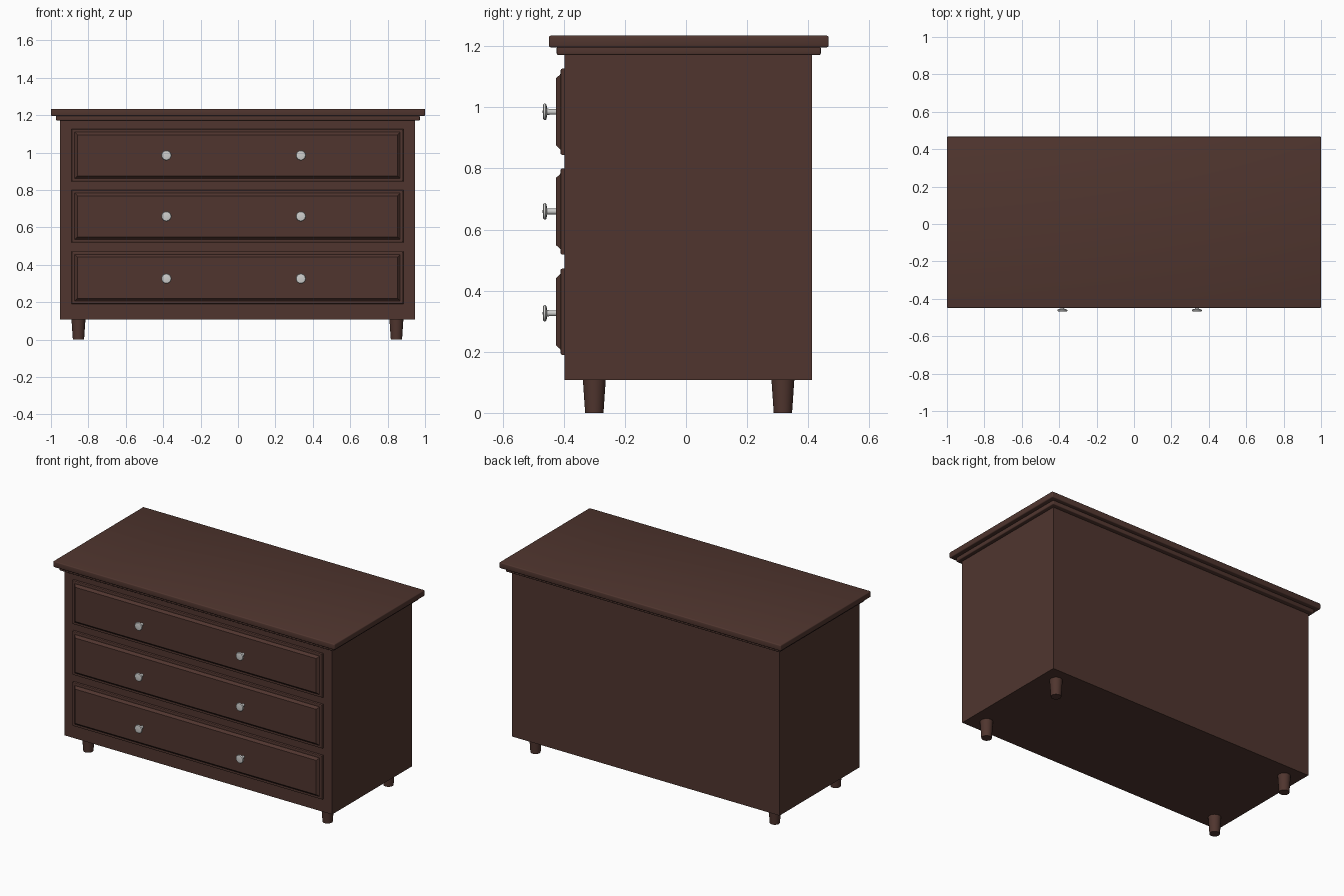
import bpy, bmesh, math
from mathutils import Matrix

if "Cube" in bpy.data.objects:
    bpy.data.objects.remove(bpy.data.objects["Cube"])


def material(name, rgb):
    m = bpy.data.materials.new(name)
    m.diffuse_color = (*rgb, 1)
    m.use_nodes = True
    m.node_tree.nodes["Principled BSDF"].inputs["Base Color"].default_value = m.diffuse_color
    return m


WOOD = material("dark_wood", (0.080, 0.036, 0.028))
METAL = material("brushed_metal", (0.62, 0.62, 0.61))


def finish(name, bm, mat, smooth=False):
    bmesh.ops.recalc_face_normals(bm, faces=bm.faces)
    mesh = bpy.data.meshes.new(name)
    bm.to_mesh(mesh)
    bm.free()
    ob = bpy.data.objects.new(name, mesh)
    bpy.context.collection.objects.link(ob)
    mesh.materials.append(mat)
    if smooth:
        bpy.ops.object.select_all(action='DESELECT')
        ob.select_set(True)
        bpy.context.view_layer.objects.active = ob
        bpy.ops.object.shade_smooth_by_angle(angle=math.radians(40))
    return ob


def box(name, x0, x1, y0, y1, z0, z1, bevel=0):
    bm = bmesh.new()
    bmesh.ops.create_cube(bm, size=1)
    for v in bm.verts:
        v.co = ((x0 + x1) / 2 + v.co.x * (x1 - x0),
                (y0 + y1) / 2 + v.co.y * (y1 - y0),
                (z0 + z1) / 2 + v.co.z * (z1 - z0))
    if bevel:
        bmesh.ops.bevel(bm, geom=bm.edges[:], offset=bevel, segments=3,
                        profile=0.5, affect='EDGES')
    return finish(name, bm, WOOD, bool(bevel))


def lathe(name, profile, matrix, mat, steps=32):
    """Revolve (radius, height) points around z, then place with matrix."""
    bm = bmesh.new()
    vs = [bm.verts.new((r, 0, h)) for r, h in profile]
    es = [bm.edges.new(p) for p in zip(vs, vs[1:])]
    bmesh.ops.spin(bm, geom=vs + es, cent=(0, 0, 0), axis=(0, 0, 1),
                   angle=math.tau, steps=steps)
    bmesh.ops.remove_doubles(bm, verts=bm.verts, dist=1e-5)
    bm.transform(matrix)
    return finish(name, bm, mat, True)


def drawer(name, x0, x1, z0, z1):
    """Stacked rectangles (inset, y): rounded plate with a raised panel."""
    steps = [(0, -0.39), (0, -0.405), (0.002, -0.409), (0.006, -0.411),
             (0.017, -0.411), (0.021, -0.414), (0.031, -0.4255)]
    bm = bmesh.new()
    rings = []
    for i, y in steps:
        rings.append([bm.verts.new(c) for c in (
            (x0 + i, y, z0 + i), (x1 - i, y, z0 + i),
            (x1 - i, y, z1 - i), (x0 + i, y, z1 - i))])
    for a, b in zip(rings, rings[1:]):
        for k in range(4):
            n = (k + 1) % 4
            bm.faces.new((a[k], a[n], b[n], b[k]))
    bm.faces.new(rings[0])
    bm.faces.new(rings[-1])
    return finish(name, bm, WOOD)


# carcass and stepped top
box("cabinet_body", -0.953, 0.947, -0.397, 0.412, 0.108, 1.172)
box("top_moulding", -0.973, 0.972, -0.423, 0.441, 1.171, 1.198, 0.005)
box("top_board", -1.0, 1.0, -0.449, 0.467, 1.196, 1.234, 0.006)

# drawers, each with two knobs
KNOB = [(0, 0), (0.017, 0), (0.0105, 0.008), (0.0095, 0.03), (0.0105, 0.041),
        (0.018, 0.043), (0.024, 0.045), (0.027, 0.049), (0.027, 0.054),
        (0.024, 0.059), (0.016, 0.061), (0, 0.0615)]
KNOB = [(r if h > 0.008 else min(r, 0.0095), h * 0.72) for r, h in KNOB]
rows = {"top": (0.844, 1.126, 0.985), "middle": (0.518, 0.800, 0.659),
        "bottom": (0.190, 0.472, 0.326)}
for row, (z0, z1, zk) in rows.items():
    drawer(row + "_drawer", -0.890, 0.884, z0, z1)
    for side, x in (("left", -0.383), ("right", 0.336)):
        place = Matrix.Translation((x, -0.4245, zk)) @ Matrix.Rotation(math.pi / 2, 4, 'X')
        lathe(f"{row}_{side}_knob", KNOB, place, METAL)

# tapered round feet
FOOT = [(0, 0), (0.030, 0), (0.0375, 0.11), (0, 0.11)]
for side, x in (("left", -0.853), ("right", 0.847)):
    for end, y in (("front", -0.300), ("back", 0.317)):
        lathe(f"{end}_{side}_foot", FOOT, Matrix.Translation((x, y, 0)), WOOD)
